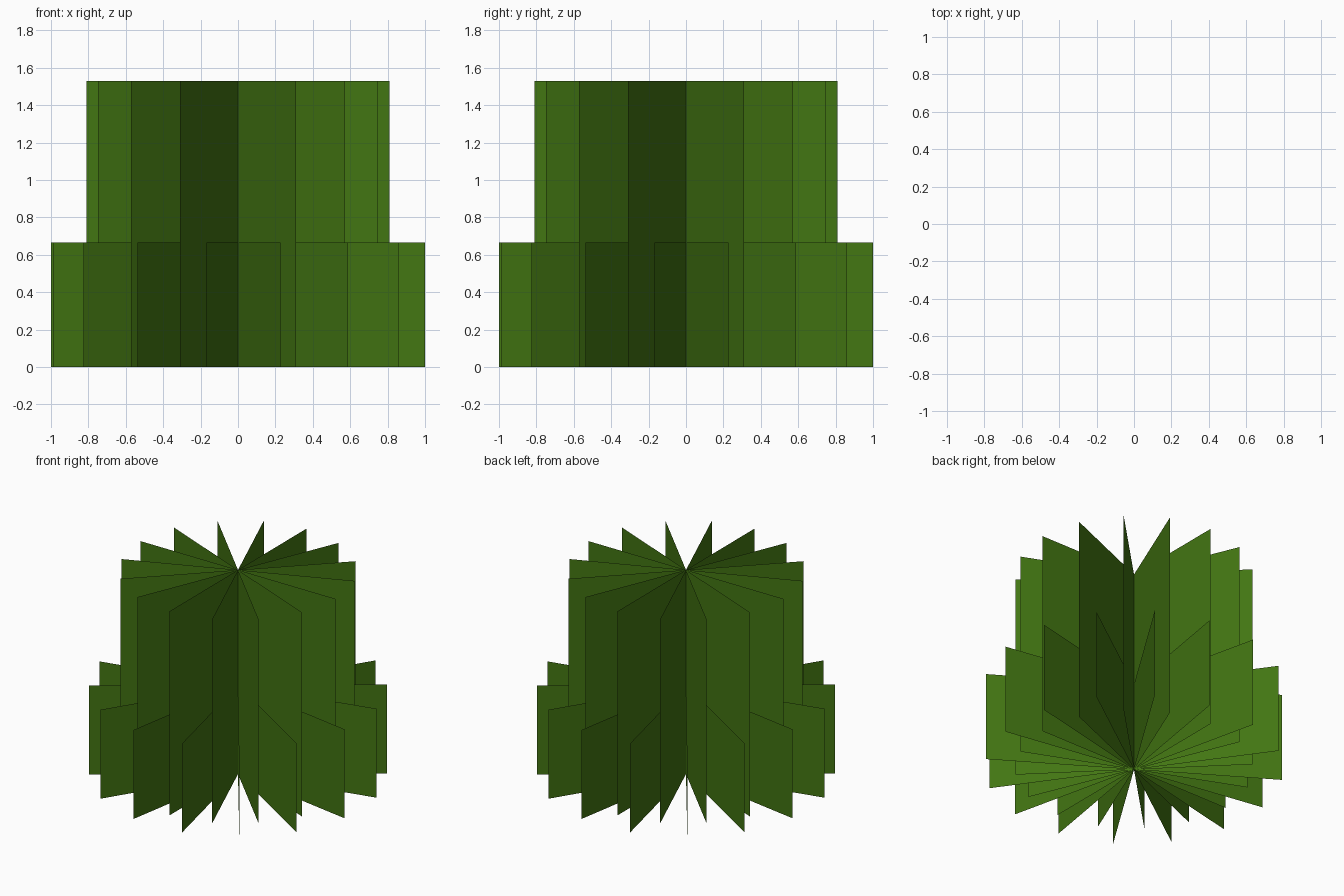
import bpy, bmesh
from math import cos, sin, radians

if "Cube" in bpy.data.objects:
    bpy.data.objects.remove(bpy.data.objects["Cube"])

green = bpy.data.materials.new("leaf_green")
green.diffuse_color = (0.055, 0.18, 0.006, 1)
green.use_nodes = True
green.node_tree.nodes["Principled BSDF"].inputs["Base Color"].default_value = green.diffuse_color


def crossed_planes(name, radius, height, start_deg, count=8):
    """Upright cards through the z axis, evenly fanned over a half turn."""
    bm = bmesh.new()
    for i in range(count):
        a = radians(start_deg + i * 180 / count)
        x, y = radius * cos(a), radius * sin(a)
        corners = [(-x, -y, 0), (x, y, 0), (x, y, height), (-x, -y, height)]
        bm.faces.new([bm.verts.new(c) for c in corners])
    mesh = bpy.data.meshes.new(name)
    bm.to_mesh(mesh)
    bm.free()
    mesh.materials.append(green)
    obj = bpy.data.objects.new(name, mesh)
    bpy.context.collection.objects.link(obj)
    return obj


# Tall inner foliage cards
crossed_planes("tall_foliage", 0.81, 1.53, 0)

# Short, wide outer foliage cards, turned to sit between the tall ones
crossed_planes("short_foliage", 1.014, 0.667, 13)
